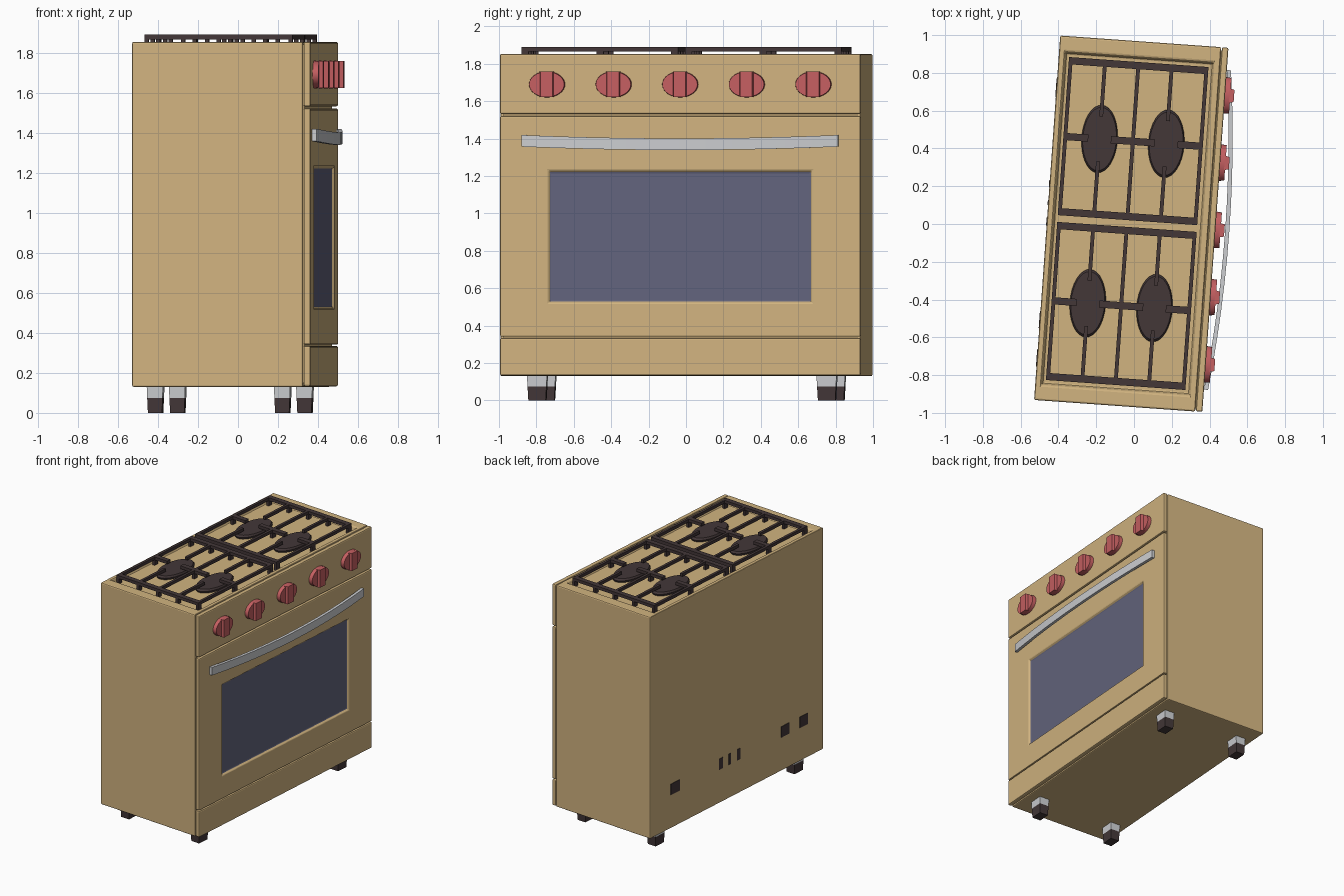
import bpy, bmesh, math
from mathutils import Matrix, Vector

if "Cube" in bpy.data.objects:
    bpy.data.objects.remove(bpy.data.objects["Cube"])

TURN = math.radians(-4.1)   # the whole range is turned slightly; it is built in a straight frame (front faces +x)


def material(name, rgb):
    m = bpy.data.materials.new(name)
    m.diffuse_color = (*rgb, 1)
    m.use_nodes = True
    m.node_tree.nodes["Principled BSDF"].inputs["Base Color"].default_value = m.diffuse_color
    return m


CREAM = material("cream_enamel", (0.64, 0.455, 0.215))
RED = material("red_knob", (0.56, 0.115, 0.12))
GLASS = material("blue_grey_glass", (0.125, 0.128, 0.205))
STEEL = material("light_steel", (0.60, 0.61, 0.63))
IRON = material("dark_iron", (0.056, 0.038, 0.039))


def finish(name, bm, mats, bevel=0.0, smooth=False):
    bmesh.ops.recalc_face_normals(bm, faces=bm.faces[:])
    me = bpy.data.meshes.new(name)
    bm.to_mesh(me)
    bm.free()
    ob = bpy.data.objects.new(name, me)
    bpy.context.collection.objects.link(ob)
    for m in mats:
        me.materials.append(m)
    ob.rotation_euler.z = TURN
    if bevel:
        b = ob.modifiers.new("edge", 'BEVEL')
        b.width, b.segments, b.limit_method = bevel, 2, 'ANGLE'
    if smooth:
        bpy.ops.object.select_all(action='DESELECT')
        ob.select_set(True)
        bpy.context.view_layer.objects.active = ob
        bpy.ops.object.shade_smooth_by_angle(angle=math.radians(35))
    return ob


def add_box(bm, lo, hi):
    lo, hi = Vector(lo), Vector(hi)
    mat = Matrix.Translation((lo + hi) / 2) @ Matrix.Diagonal((*(hi - lo), 1))
    return bmesh.ops.create_cube(bm, size=1, matrix=mat)["verts"]


def add_disc(bm, centre, r1, r2, depth, squash, along_x=False, seg=32):
    """Squashed cylinder starting at centre and rising along z (or x)."""
    m = Matrix.Translation(centre)
    if along_x:
        m = m @ Matrix.Rotation(math.pi / 2, 4, 'Y')
    m = m @ Matrix.Diagonal((squash, 1, 1, 1)) @ Matrix.Translation((0, 0, depth / 2))
    return bmesh.ops.create_cone(bm, cap_ends=True, segments=seg, radius1=r1,
                                 radius2=r2, depth=depth, matrix=m)["verts"]


def recess(bm, axis, lo, hi, slope, depth, mat=0):
    """Sink a rectangle (lo..hi on the two other axes) into the face facing +axis."""
    bm.normal_update()
    face = max(bm.faces, key=lambda f: f.normal[axis])
    bmesh.ops.inset_individual(bm, faces=[face], thickness=0.02)
    others = [a for a in range(3) if a != axis]
    mid = face.calc_center_median()
    for v in face.verts:
        side = [v.co[a] > mid[a] for a in others]
        for k, a in enumerate(others):
            v.co[a] = hi[k] if side[k] else lo[k]
    bm.normal_update()
    bmesh.ops.inset_individual(bm, faces=[face], thickness=slope, depth=-depth)
    face.material_index = mat


# Main body with sunken hob
bm = bmesh.new()
add_box(bm, (-0.461, -0.967, 0.13), (0.394, 0.967, 1.853))
recess(bm, 2, (-0.43, -0.885), (0.362, 0.885), 0.012, 0.03)
finish("oven_body", bm, [CREAM], 0.008)

# Front panels: drawer, door with window, control panel
for name, z0, z1 in (("bottom_drawer", 0.133, 0.334), ("oven_door", 0.341, 1.521),
                     ("control_panel", 1.531, 1.853)):
    bm = bmesh.new()
    add_box(bm, (0.398, -0.966, z0), (0.432, 0.966, z1))
    if name == "oven_door":
        recess(bm, 0, (-0.706, 0.521), (0.706, 1.228), 0.008, 0.014, 1)
    finish(name, bm, [CREAM, GLASS], 0.008)
bm = bmesh.new()
add_box(bm, (0.38, -0.95, 0.15), (0.402, 0.95, 1.84))
finish("panel_backing", bm, [CREAM])

# Door handle: flat bar bowed outwards and slightly down
bm = bmesh.new()
N, last = 12, None
for i in range(N + 1):
    s = -1 + 2 * i / N
    bow = 1 - s * s
    u, z = 0.432 + 0.052 * bow, 1.388 - 0.018 * bow
    ring = [bm.verts.new((u + du, 0.848 * s, z + dz)) for du, dz in
            ((0, -0.031), (0.022, -0.031), (0.022, 0.031), (0, 0.031))]
    if last:
        for k in range(4):
            bm.faces.new((last[k], last[k - 1], ring[k - 1], ring[k]))
    else:
        bm.faces.new(ring)
    last = ring
bm.faces.new(last)
finish("door_handle", bm, [STEEL])

# Knobs: oval disc with a grip bar
for i in range(5):
    y = (i - 2) * 0.357
    bm = bmesh.new()
    add_disc(bm, (0.430, y, 1.69), 0.097, 0.094, 0.030, 0.72, True)
    grip = add_box(bm, (0.455, y - 0.038, 1.622), (0.480, y + 0.038, 1.758))
    for v in grip:
        if v.co.x > 0.47:
            v.co.y = y + (v.co.y - y) * 0.85
    finish("knob_%d" % (i + 1), bm, [RED], smooth=True)

# Burners
BU, BV = (-0.214, 0.14), 0.436
for u in BU:
    for sv in (-1, 1):
        bm = bmesh.new()
        add_disc(bm, (u, sv * BV, 1.82), 0.172, 0.180, 0.018, 0.53)
        add_disc(bm, (u, sv * BV, 1.838), 0.180, 0.168, 0.014, 0.53)
        finish("burner", bm, [IRON], smooth=True)

# Cast grates: frame, bars, fingers over the burners and feet
U0, U1, V0, V1 = -0.406, 0.334, 0.018, 0.857
HU, HV = 0.010, 0.019      # half widths of bars
UM = sum(BU) / 2
for sv in (-1, 1):
    bm = bmesh.new()

    def bar(u0, u1, v0, v1, z0=1.866, z1=1.889):
        add_box(bm, (u0, min(sv * v0, sv * v1), z0), (u1, max(sv * v0, sv * v1), z1))

    for v in (V0 + HV, V1 - HV):
        bar(U0, U1, v - HV, v + HV)
    for u in (U0 + HU, UM, U1 - HU):
        bar(u - HU, u + HU, V0, V1)
    for u in BU:
        bar(u - HU, u + HU, V0, BV - 0.12)
        bar(u - HU, u + HU, BV + 0.12, V1)
    for a, b in ((U0, BU[0] - 0.06), (BU[0] + 0.06, BU[1] - 0.06), (BU[1] + 0.06, U1)):
        bar(a, b, BV - HV, BV + HV)
    for u in (U0 + HU, BU[0], UM, BU[1], U1 - HU):
        for v in (V0 + HV, V1 - HV):
            bar(u - HU, u + HU, v - HV, v + HV, 1.82, 1.87)
    for u in (U0 + HU, UM, U1 - HU):
        bar(u - HU, u + HU, BV - HV, BV + HV, 1.82, 1.87)
    finish("grate_left" if sv < 0 else "grate_right", bm, [IRON])

# Legs: tapered steel block on a dark foot
for u in (-0.357, 0.28):
    for v in (-0.776, 0.776):
        for name, z0, z1, t0, t1, mat in (("leg", 0.075, 0.14, 0.94, 1.0, STEEL),
                                          ("foot", 0, 0.075, 0.86, 0.94, IRON)):
            bm = bmesh.new()
            for p in add_box(bm, (u - 0.041, v - 0.054, z0), (u + 0.041, v + 0.054, z1)):
                t = t1 if p.co.z > (z0 + z1) / 2 else t0
                p.co.x, p.co.y = u + (p.co.x - u) * t, v + (p.co.y - v) * t
            finish(name, bm, [mat])

# Small dark vents on the back
for v, w in ((0.69, 0.05), (0.18, 0.02), (0.08, 0.013), (-0.02, 0.02), (-0.54, 0.045), (-0.745, 0.045)):
    bm = bmesh.new()
    add_box(bm, (-0.464, v - w, 0.39), (-0.458, v + w, 0.475))
    finish("back_vent", bm, [IRON])
